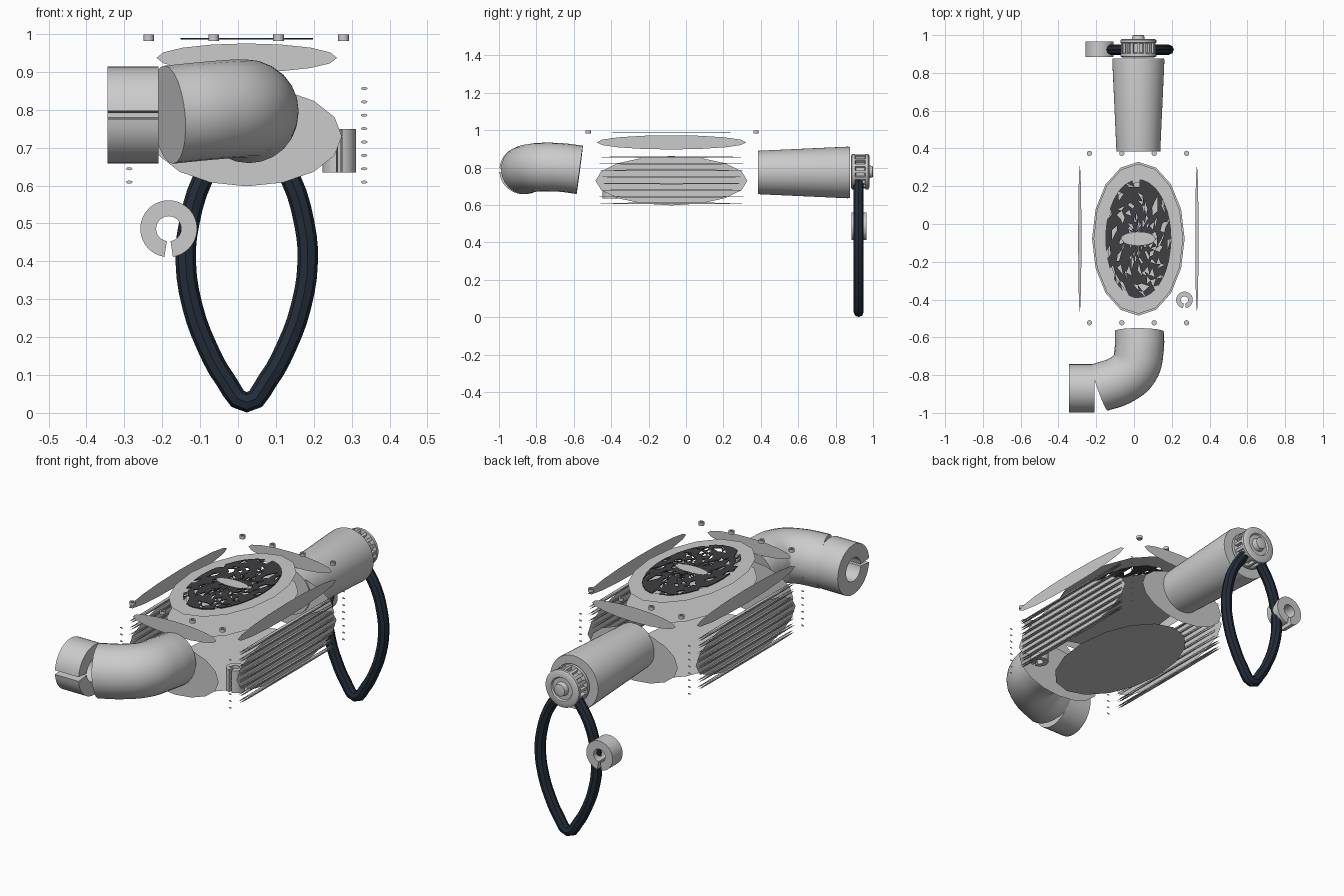
import bpy, bmesh, math, random
from mathutils import Matrix, Vector

if "Cube" in bpy.data.objects:
    bpy.data.objects.remove(bpy.data.objects["Cube"])

CX, CY = 0.023, -0.078          # centre of the housing


def material(name, rgb):
    m = bpy.data.materials.new(name)
    m.diffuse_color = (*rgb, 1)
    m.use_nodes = True
    m.node_tree.nodes["Principled BSDF"].inputs["Base Color"].default_value = m.diffuse_color
    return m


navy = material("navy_rubber", (0.016, 0.026, 0.042))
charcoal = material("charcoal", (0.05, 0.05, 0.055))
pale = material("pale_grey", (0.8, 0.8, 0.81))


def finish(bm, name, mat=pale, smooth=False):
    me = bpy.data.meshes.new(name)
    bm.to_mesh(me)
    bm.free()
    ob = bpy.data.objects.new(name, me)
    bpy.context.collection.objects.link(ob)
    me.materials.append(mat)
    if smooth:
        shade(ob)
    return ob


def shade(ob):
    bpy.ops.object.select_all(action='DESELECT')
    ob.select_set(True)
    bpy.context.view_layer.objects.active = ob
    bpy.ops.object.shade_smooth_by_angle(angle=math.radians(35))


# maps a local shape with its axis on z to the chosen world axis
AXIS = {
    'x': Matrix(((0, 0, 1), (1, 0, 0), (0, 1, 0))),
    'y': Matrix(((1, 0, 0), (0, 0, 1), (0, 1, 0))),
    'z': Matrix.Identity(3),
}


def ellipse(bm, axis, c, a, b, n=16):
    """Flat oval sheet facing the given axis."""
    vs = []
    for i in range(n):
        t = math.tau * i / n
        vs.append(bm.verts.new(AXIS[axis] @ Vector((a * math.cos(t), b * math.sin(t), 0)) + Vector(c)))
    return bm.faces.new(vs)


def sheet(name, axis, c, a, b, n=16):
    bm = bmesh.new()
    ellipse(bm, axis, c, a, b, n)
    return finish(bm, name)


def lathe(name, axis, c, profile, n=40, start=0.0, sweep=math.tau, closed=False):
    """Revolve (radius, height) points; a partial sweep gives a split ring."""
    bm = bmesh.new()
    full = abs(sweep - math.tau) < 1e-6
    rows = []
    for i in range(n if full else n + 1):
        t = start + sweep * i / n
        rows.append([bm.verts.new(AXIS[axis] @ Vector((r * math.cos(t), r * math.sin(t), h)) + Vector(c))
                     for r, h in profile])
    m = len(profile)
    for i in range(n):
        p, q = rows[i], rows[(i + 1) % len(rows)]
        for j in range(m if closed else m - 1):
            k = (j + 1) % m
            bm.faces.new((p[j], q[j], q[k], p[k]))
    if not full:
        bm.faces.new(rows[0])
        bm.faces.new(rows[-1][::-1])
    bmesh.ops.remove_doubles(bm, verts=bm.verts, dist=1e-5)
    bmesh.ops.recalc_face_normals(bm, faces=bm.faces)
    return finish(bm, name, smooth=True)


def split_ring(name, axis, c, r_in, r_out, length, gap_at, gap):
    h = length / 2
    prof = [(r_in, -h), (r_out, -h), (r_out, h), (r_in, h)]
    return lathe(name, axis, c, prof, 36, gap_at + gap / 2, math.tau - gap, True)


def tube(name, pts, radius, sides, mat=pale, res=8):
    cu = bpy.data.curves.new(name, 'CURVE')
    cu.dimensions = '3D'
    cu.bevel_depth = radius
    cu.bevel_resolution = sides
    cu.use_fill_caps = True
    sp = cu.splines.new('BEZIER')
    sp.bezier_points.add(len(pts) - 1)
    for bp, p in zip(sp.bezier_points, pts):
        bp.co = p
        bp.handle_left_type = bp.handle_right_type = 'AUTO'
    sp.resolution_u = res
    ob = bpy.data.objects.new(name, cu)
    bpy.context.collection.objects.link(ob)
    bpy.ops.object.select_all(action='DESELECT')
    ob.select_set(True)
    bpy.context.view_layer.objects.active = ob
    bpy.ops.object.convert(target='MESH')
    ob = bpy.context.view_layer.objects.active
    ob.data.materials.clear()
    ob.data.materials.append(mat)
    shade(ob)
    return ob


# housing: oval sheets for each wall of the body and of the lid
for s, nx, ny in ((-1, "left", "front"), (1, "right", "back")):
    sheet(f"body_{ny}_panel", 'y', (CX, CY + s * 0.47, 0.73), 0.251, 0.132)
    sheet(f"body_{nx}_panel", 'x', (CX + s * 0.308, CY, 0.73), 0.406, 0.132)
    sheet(f"lid_{ny}_panel", 'y', (CX, CY + s * 0.47, 0.937), 0.238, 0.038)
    sheet(f"lid_{nx}_panel", 'x', (CX + s * 0.31, CY, 0.935), 0.4, 0.038)
sheet("body_bottom_panel", 'z', (CX, CY, 0.597), 0.245, 0.407)
sheet("body_top_panel", 'z', (CX, CY, 0.88), 0.245, 0.407)

# lid top: oval rim around the grille
bm = bmesh.new()
loops = [[bm.verts.new((CX + a * math.cos(math.tau * i / 16), CY + b * math.sin(math.tau * i / 16), 0.983))
          for i in range(16)] for a, b in ((0.237, 0.397), (0.165, 0.3))]
for i in range(16):
    k = (i + 1) % 16
    bm.faces.new((loops[0][i], loops[0][k], loops[1][k], loops[1][i]))
finish(bm, "lid_rim")

# grille: jittered oval web with irregular openings
random.seed(4)
bm = bmesh.new()
rings, n = 8, 36
grid = []
for j in range(rings + 1):
    f = 0.1 + 0.9 * j / rings
    row = []
    for i in range(n):
        t = math.tau * (i + random.uniform(-.3, .3)) / n
        g = f + random.uniform(-.035, .035) * (j < rings)
        row.append(bm.verts.new((CX + 0.175 * g * math.cos(t), CY + 0.315 * g * math.sin(t), 0.987)))
    grid.append(row)
for j in range(rings):
    for i in range(n):
        a, b = grid[j][i], grid[j][(i + 1) % n]
        d, c = grid[j + 1][i], grid[j + 1][(i + 1) % n]
        for tri in ((a, b, c), (a, c, d)):
            if random.random() > 0.2:
                bm.faces.new(tri)
bmesh.ops.recalc_face_normals(bm, faces=bm.faces)
grille = finish(bm, "grille", charcoal)
sol = grille.modifiers.new("thickness", 'SOLIDIFY')
sol.thickness = 0.004
sol.offset = 0
sheet("grille_hub", 'z', (CX, CY, 0.993), 0.09, 0.035, 24)

# lid bolts
for y in (-0.523, 0.374):
    for k in range(4):
        lathe("lid_bolt", 'z', (-0.236 + 0.1715 * k, y, 0.99),
              [(0, -.008), (.014, -.008), (.014, .008), (.007, .008), (.007, .003), (0, .003)], 12)

# side fins: stacks of thin oval slats with small end discs
for s, nx in ((-1, "left"), (1, "right")):
    bm = bmesh.new()
    x = CX + s * 0.31
    for k in range(8):
        z = 0.609 + k * 0.0353
        for d in (-1, 1):
            ellipse(bm, 'z', (x, CY, z + d * 0.005), 0.0085, 0.387)
            ellipse(bm, 'x', (x + d * 0.01, CY, z), 0.387, 0.004)
            ellipse(bm, 'y', (x, CY + d * 0.461, z), 0.0085, 0.004, 12)
    finish(bm, f"{nx}_fins")

# front elbow pipe and its split end collar
tube("elbow_pipe", [(0.029, -0.568, 0.788), (0.028, -0.66, 0.80), (0.002, -0.765, 0.803),
                    (-0.07, -0.826, 0.798), (-0.183, -0.866, 0.787)], 0.13, 10)
split_ring("elbow_collar", 'x', (-0.277, -0.87, 0.786), 0.06, 0.128, 0.135, math.pi, 0.17)

# rear tapered barrel
lathe("rear_barrel", 'y', (CX, 0, 0.774),
      [(0, 0.385), (0.116, 0.385), (0.138, 0.865), (0.136, 0.877), (0, 0.877)], 48)

# rear knob: two flanges, a ribbed drum and a centre pin
lathe("rear_knob", 'y', (CX, 0, 0.778),
      [(0, .882), (.085, .882), (.095, .888), (.095, .903), (.075, .908), (.075, .955), (.095, .960),
       (.095, .974), (.085, .98), (.06, .98), (.055, .972), (.035, .972), (.03, .998), (.024, 1.0), (0, 1.0)], 40)
bm = bmesh.new()
for k in range(16):
    M = (Matrix.Translation((CX, 0.931, 0.778)) @ Matrix.Rotation(math.tau * k / 16, 4, 'Y')
         @ Matrix.Translation((0.08, 0, 0)) @ Matrix.Diagonal((0.022, 0.06, 0.014, 1)))
    bmesh.ops.create_cube(bm, size=1, matrix=M)
finish(bm, "rear_knob_ribs")

# hanging loop, mirrored about the centre line, with its split clip
half = [(.05, .72), (.115, .62), (.152, .5), (.161, .4), (.143, .28), (.105, .175), (.055, .085)]
path = ([(CX - w, 0.923, z) for w, z in half] + [(CX, 0.923, 0.028)]
        + [(CX + w, 0.923, z) for w, z in reversed(half)])
tube("hanging_loop", path, 0.027, 2, navy, res=3)
split_ring("loop_clip", 'y', (-0.183, 0.925, 0.486), 0.033, 0.075, 0.082, -math.pi / 2, 0.3)

# small upright bushing inside the front right corner
split_ring("corner_bushing", 'z', (0.267, -0.402, 0.692), 0.019, 0.044, 0.115, -math.pi / 2, 0.35)
